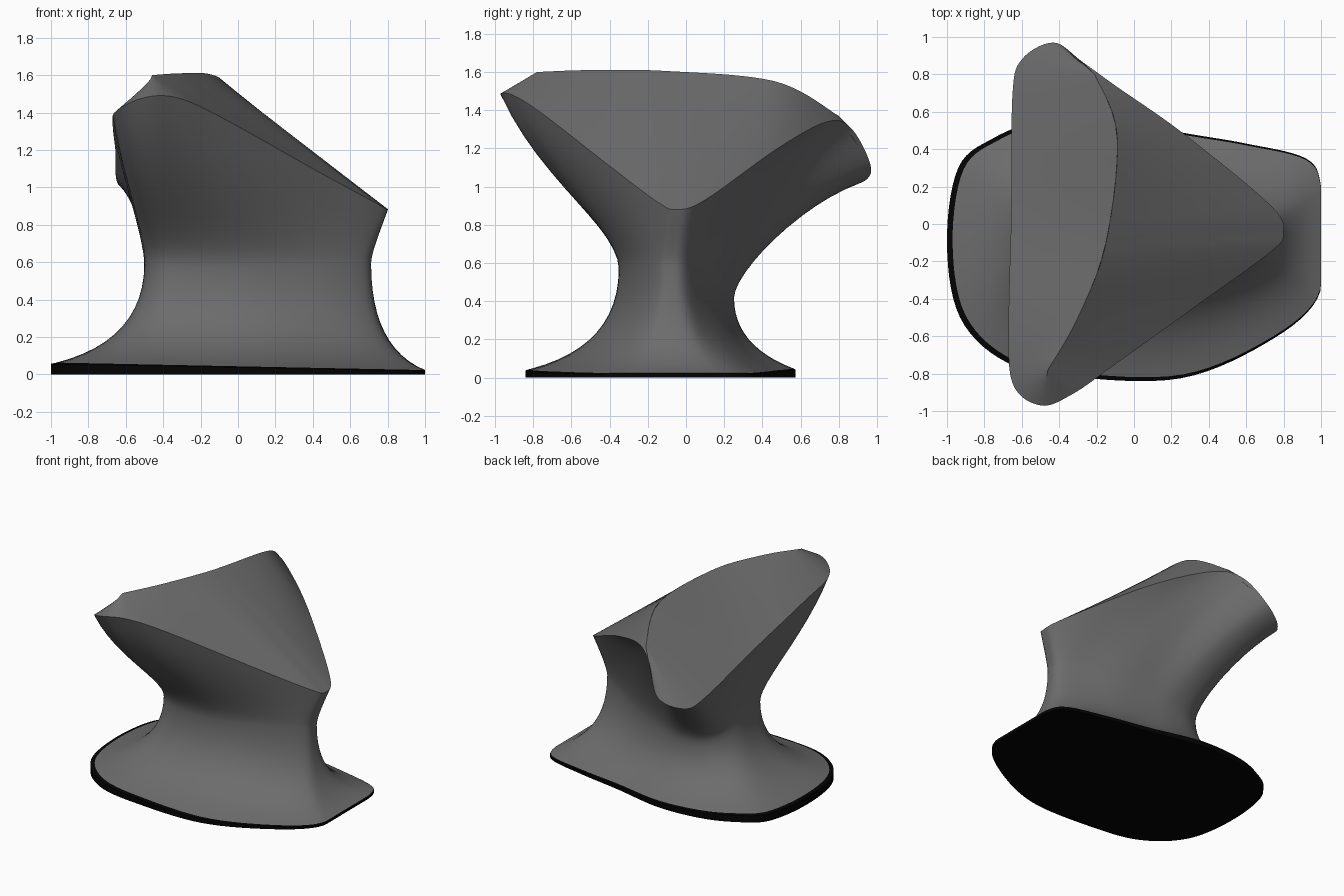
import bpy, bmesh, math
from mathutils import Vector

cube = bpy.data.objects.get("Cube")
if cube:
    bpy.data.objects.remove(cube, do_unlink=True)


def flat_material(name, value):
    mat = bpy.data.materials.new(name)
    mat.use_nodes = True
    colour = (value, value, value, 1)
    mat.diffuse_color = colour
    mat.node_tree.nodes["Principled BSDF"].inputs["Base Color"].default_value = colour
    return mat


def catmull(a, b, c, d, t):
    return 0.5 * (2 * b + (c - a) * t + (2 * a - 5 * b + 4 * c - d) * t ** 2
                  + (3 * b - a - 3 * c + d) * t ** 3)


def closed_spline(points, steps):
    """Smooth closed loop with the same number of samples per control point."""
    pts = [Vector(p).to_3d() for p in points]
    n = len(pts)
    return [catmull(pts[i - 1], pts[i], pts[(i + 1) % n], pts[(i + 2) % n], k / steps)
            for i in range(n) for k in range(steps)]


def open_spline(points, s):
    pts = [Vector(p) for p in points]
    last = len(pts) - 1
    s = min(max(s, 0), last)
    i = min(int(s), last - 1)
    return catmull(pts[max(i - 1, 0)], pts[i], pts[i + 1], pts[min(i + 2, last)], s - i)


def quadratic(a, b, c, t):
    return a * (1 - t) ** 2 + b * 2 * t * (1 - t) + c * t ** 2


def lower_wall(a, b, t):
    """Flare from the sole edge a up to the waist b."""
    return quadratic(a, Vector((b.x, b.y, a.z + .12)), b, t)


def upper_wall(a, b, t):
    """S-curve from the waist a out to the rim b, fuller under the front corner."""
    rise = b.z - a.z
    start = Vector((a.x, a.y, a.z + .2 * rise))
    end = a.lerp(b, .58 - .09 * b.y)
    end.z = a.z + (.64 + .17 * b.y) * rise
    return quadratic(a, start, end, t).lerp(quadratic(start, end, b, t), t)


# Matching control points, running anticlockwise from the nose at +x
FOOT = [(1, -.08), (1, .2), (.92, .35), (.6, .43), (.25, .49), (-.15, .57),
        (-.5, .55), (-.75, .46), (-.94, .3), (-1, -.1), (-.93, -.5), (-.68, -.74),
        (-.3, -.82), (.25, -.825), (.7, -.64), (.98, -.4)]
WAIST = [(.71, -.08), (.68, 0), (.5, .09), (.3, .17), (.08, .22), (-.12, .25),
         (-.3, .24), (-.42, .18), (-.49, .06), (-.5, -.09), (-.48, -.23), (-.39, -.32),
         (-.18, -.35), (.1, -.34), (.43, -.26), (.66, -.16)]
RIM = [(.8, -.05, .88), (.73, .1, .93), (.27, .48, 1.2), (-.1, .74, 1.34),
       (-.28, .87, 1.3), (-.43, .97, 1.09), (-.6, .88, 1.01), (-.65, .69, 1.04),
       (-.655, .1, 1.19), (-.67, -.5, 1.34), (-.65, -.85, 1.41), (-.5, -.97, 1.48),
       (-.33, -.91, 1.48), (-.1, -.75, 1.38), (.4, -.39, 1.1), (.73, -.15, .92)]
# Crest of the seat, and where each rim point meets it
CREST = [(-.46, -.78, 1.6), (-.3, -.5, 1.61), (-.15, -.1, 1.605), (-.09, .47, 1.55),
         (-.21, .8, 1.37)]
CREST_AT = [2, 2.3, 3, 3.6, 4, 4, 4, 3.7, 2.4, 1, .3, 0, 0, .6, 1.4, 1.8]

STEPS, WALL, CAP = 7, 12, 7
foot = closed_spline(FOOT, STEPS)
waist = closed_spline(WAIST, STEPS)
rim = closed_spline(RIM, STEPS)
count = len(foot)
for p in foot:
    p.x = min(max(p.x, -1), 1)
for p in waist:
    p.z = .575 - .36 * p.y - 1.06 * p.y ** 2

crest = []
for i in range(count):
    k, t = divmod(i, STEPS)
    a, b = CREST_AT[k], CREST_AT[(k + 1) % len(CREST_AT)]
    crest.append(open_spline(CREST, a + (b - a) * t / STEPS))

# Sole rings: underside, outer lip, then the inset edge where the body starts
sole_top = [Vector((p.x, p.y, .037 - .02 * p.x)) for p in foot]
body_foot = [Vector((1 - (1 - p.x) * .985, p.y * .975, p.z + .006)) for p in sole_top]
rings = [foot, sole_top, body_foot]

# Pedestal walls below and above the waist
for curve, low, high in ((lower_wall, body_foot, waist), (upper_wall, waist, rim)):
    for j in range(1, WALL + 1):
        rings.append([curve(a, b, j / WALL) for a, b in zip(low, high)])

# Seat: two sloping planes meeting along the crest
for j in range(1, CAP + 1):
    rings.append([a.lerp(b, j / CAP) for a, b in zip(rim, crest)])


def build(name, part_rings, material, close_bottom=False):
    bm = bmesh.new()
    rows = [[bm.verts.new(p) for p in ring] for ring in part_rings]
    for low, high in zip(rows, rows[1:]):
        for i in range(count):
            k = (i + 1) % count
            bm.faces.new((low[i], low[k], high[k], high[i]))
    if close_bottom:
        bm.faces.new(rows[0][::-1])
    bmesh.ops.remove_doubles(bm, verts=bm.verts[:], dist=.0008)
    mesh = bpy.data.meshes.new(name)
    bm.to_mesh(mesh)
    bm.free()
    mesh.materials.append(material)
    obj = bpy.data.objects.new(name, mesh)
    bpy.context.collection.objects.link(obj)
    bpy.ops.object.select_all(action='DESELECT')
    obj.select_set(True)
    bpy.context.view_layer.objects.active = obj
    bpy.ops.object.shade_smooth_by_angle(angle=math.radians(35))


build("sole_plate", rings[:3], flat_material("black", .001), close_bottom=True)
build("pedestal_and_seat", rings[2:], flat_material("mid grey", .15))
